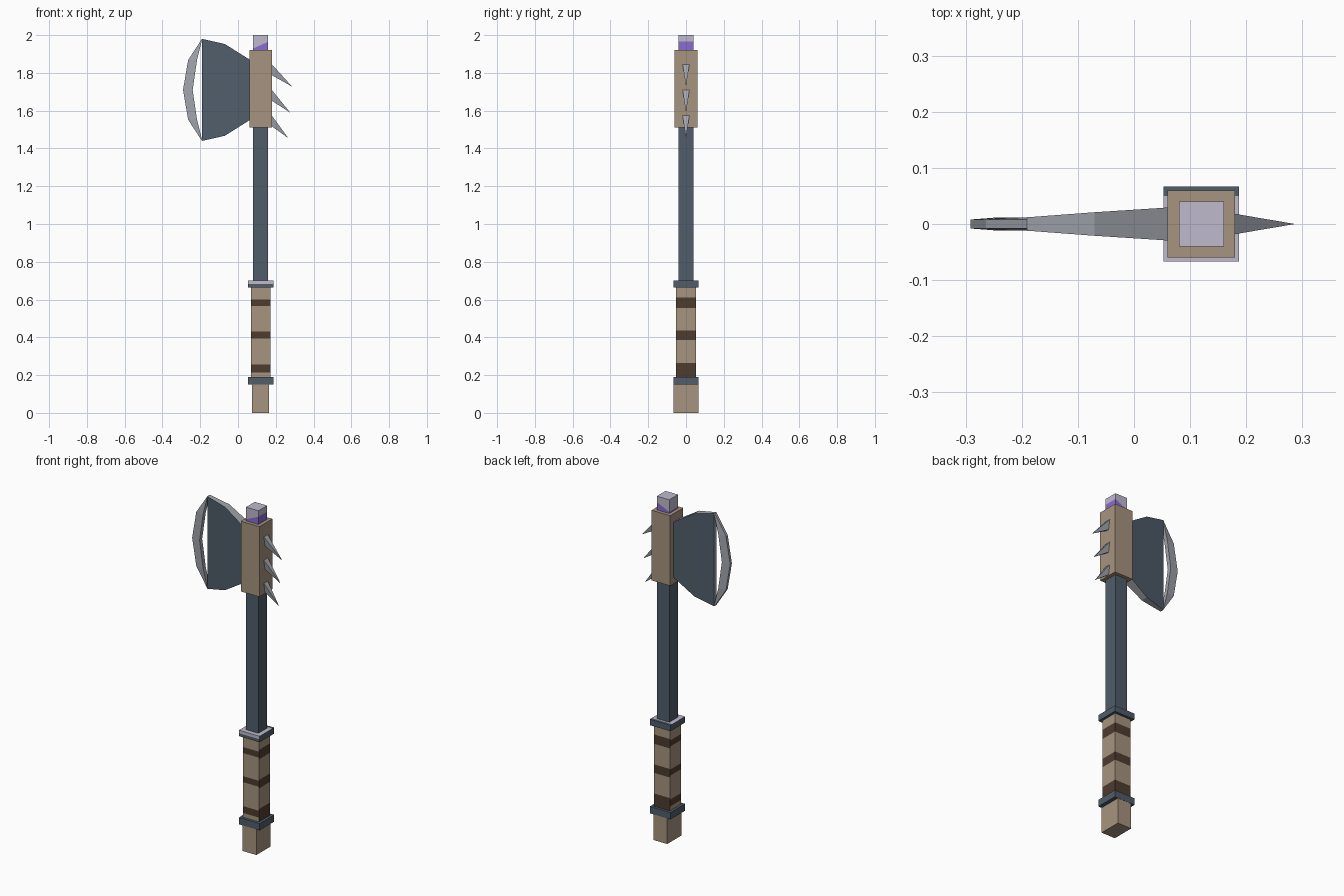
import bpy, bmesh
from mathutils import Vector

if "Cube" in bpy.data.objects:
    bpy.data.objects.remove(bpy.data.objects["Cube"])

AXIS = 0.12  # x position of the haft


def material(name, rgb):
    m = bpy.data.materials.new(name)
    m.use_nodes = True
    m.diffuse_color = (*rgb, 1)
    m.node_tree.nodes["Principled BSDF"].inputs["Base Color"].default_value = (*rgb, 1)
    return m


TAN = material("tan wood", (0.38, 0.295, 0.21))
STEEL = material("dark steel", (0.08, 0.11, 0.145))
SILVER = material("silver", (0.36, 0.38, 0.42))
BROWN = material("brown leather", (0.075, 0.045, 0.028))
PURPLE = material("purple crystal", (0.25, 0.15, 0.62))
LILAC = material("pale lilac", (0.52, 0.49, 0.61))


def finish(bm, name, mats, rule=None):
    """Turn a bmesh into an object; rule picks each face's material index."""
    bmesh.ops.recalc_face_normals(bm, faces=bm.faces)
    bm.normal_update()
    if rule:
        for f in bm.faces:
            f.material_index = int(rule(f.calc_center_median(), f.normal))
    me = bpy.data.meshes.new(name)
    bm.to_mesh(me)
    bm.free()
    for m in mats:
        me.materials.append(m)
    ob = bpy.data.objects.new(name, me)
    bpy.context.collection.objects.link(ob)
    return ob


def box(name, hx, hy, z0, z1, mats, rule=None, cuts=()):
    """Box on the haft axis, optionally sliced by (point, normal) planes."""
    bm = bmesh.new()
    bmesh.ops.create_cube(bm, size=1)
    for v in bm.verts:
        v.co = (AXIS + v.co.x * 2 * hx, v.co.y * 2 * hy, z0 + (v.co.z + 0.5) * (z1 - z0))
    for point, normal in cuts:
        geom = bm.verts[:] + bm.edges[:] + bm.faces[:]
        bmesh.ops.bisect_plane(bm, geom=geom, plane_co=point, plane_no=normal)
    return finish(bm, name, mats, rule)


def loft(name, loops, mats, rule=None):
    """Skin a row of equal-length point loops and cap both ends."""
    bm = bmesh.new()
    rings = [[bm.verts.new(p) for p in loop] for loop in loops]
    n = len(rings[0])
    for a, b in zip(rings, rings[1:]):
        for i in range(n):
            j = (i + 1) % n
            bm.faces.new((a[i], a[j], b[j], b[i]))
    bm.faces.new(rings[0])
    bm.faces.new(rings[-1])
    return finish(bm, name, mats, rule)


# Haft, pommel and head block
box("pommel", 0.045, 0.066, 0, 0.16, [TAN])
box("shaft", 0.04, 0.04, 0.68, 1.53, [STEEL])
box("head_block", 0.06, 0.06, 1.51, 1.92, [TAN])

# Grip with leather bands, wider on the right and back
bands = [(0.215, 0.255, 0.19, 0.265), (0.395, 0.43, 0.385, 0.435), (0.565, 0.60, 0.555, 0.61)]


def band_rule(c, n):
    wide = n.x > 0.5 or n.y > 0.5
    return any((b[2] < c.z < b[3]) if wide else (b[0] < c.z < b[1]) for b in bands)


box("grip", 0.052, 0.052, 0.17, 0.68, [TAN, BROWN], band_rule,
    [((0, 0, z), (0, 0, 1)) for b in bands for z in b])

# Collars, the upper one worn bright on its top and upper front
box("lower_collar", 0.067, 0.067, 0.15, 0.19, [STEEL])
box("upper_collar", 0.067, 0.067, 0.665, 0.70, [STEEL, LILAC],
    lambda c, n: (n.z > 0.5 and c.y < 0.05) or (n.y < -0.5 and c.z > 0.682),
    [((0, 0, 0.682), (0, 0, 1)), ((0, 0.05, 0), (0, 1, 0))])

# Crystal cap, purple below a slanted line
slant = Vector((-0.45, 0, 1))
middle = Vector((AXIS, 0, 1.947))
box("crystal_cap", 0.04, 0.04, 1.9, 2.0, [PURPLE, LILAC],
    lambda c, n: (c - middle).dot(slant) > 0, [(middle, slant)])

# Axe blade tapering towards the cutting side
MID = 1.71
blade = [(0.07, 0.155, 0.03), (-0.07, 0.243, 0.021), (-0.19, 0.27, 0.012)]
loft("axe_blade",
     [[(x, -t, MID - h), (x, t, MID - h), (x, t, MID + h), (x, -t, MID + h)] for x, h, t in blade],
     [STEEL, SILVER], lambda c, n: abs(n.y) < 0.5)

# Crescent cutting edge, joined to the blade only at its tips
crescent = [(-0.191, -0.189, 0.27), (-0.264, -0.217, 0.158), (-0.291, -0.24, 0)]
crescent += [(o, i, -h) for o, i, h in reversed(crescent[:2])]
loft("cutting_edge",
     [[(o, -0.008, MID + h), (i, -0.012, MID + h), (i, 0.012, MID + h), (o, 0.008, MID + h)]
      for o, i, h in crescent], [SILVER])

# Three spikes sloping down from the right side of the block
for k, (top, tip_x, tip_z) in enumerate([(1.85, 0.287, 1.727), (1.715, 0.276, 1.59), (1.58, 0.266, 1.455)]):
    bm = bmesh.new()
    points = [(0.175, s * w, z) for s in (-1, 1) for w, z in ((0.019, top), (0.009, top - 0.06))]
    for p in points + [(tip_x, 0, tip_z)]:
        bm.verts.new(p)
    bmesh.ops.convex_hull(bm, input=bm.verts)
    finish(bm, f"spike_{k + 1}", [SILVER])
